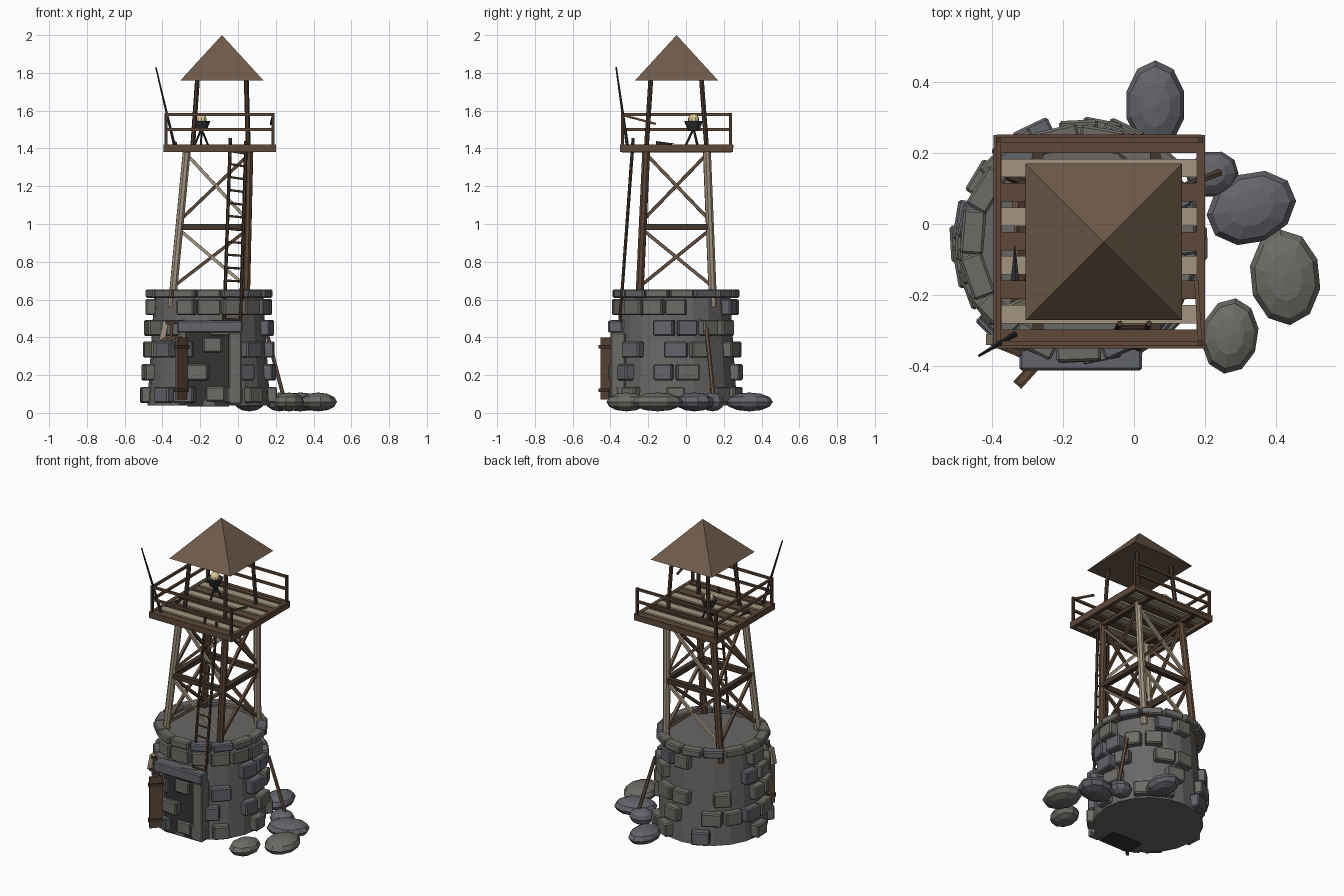
import bpy, bmesh, math, random
from mathutils import Vector, Matrix

if "Cube" in bpy.data.objects:
    bpy.data.objects.remove(bpy.data.objects["Cube"])

random.seed(7)


def mat(name, rgb):
    m = bpy.data.materials.new(name)
    m.diffuse_color = (*rgb, 1)
    m.use_nodes = True
    m.node_tree.nodes["Principled BSDF"].inputs["Base Color"].default_value = m.diffuse_color
    return m


WARM = mat("warm_stone", (0.155, 0.148, 0.135))
COOL = mat("cool_stone", (0.125, 0.128, 0.145))
WALL = mat("wall_stone", (0.14, 0.136, 0.13))
DARK = mat("dark_opening", (0.035, 0.033, 0.032))
BROWN = mat("brown_wood", (0.11, 0.065, 0.04))
DEEP = mat("deep_wood", (0.06, 0.038, 0.026))
PALE = mat("pale_wood", (0.36, 0.30, 0.22))
ROOF = mat("roof_wood", (0.16, 0.105, 0.07))
IRON = mat("dark_iron", (0.03, 0.03, 0.035))
GLOW = mat("lamp_glass", (0.75, 0.6, 0.3))


def finish(bm, name, m):
    me = bpy.data.meshes.new(name)
    bm.to_mesh(me)
    bm.free()
    me.materials.append(m)
    ob = bpy.data.objects.new(name, me)
    bpy.context.collection.objects.link(ob)
    return ob


def box(name, c, size, m, rot=None, bevel=0):
    bm = bmesh.new()
    rot = rot or Matrix.Identity(4)
    bmesh.ops.create_cube(bm, size=1, matrix=Matrix.Translation(c) @ rot @ Matrix.Diagonal((*size, 1)))
    ob = finish(bm, name, m)
    if bevel:
        b = ob.modifiers.new("bevel", "BEVEL")
        b.width, b.segments = bevel, 1
    return ob


def rod(name, a, b, r, m, sides=8, r2=None):
    a, b = Vector(a), Vector(b)
    q = (b - a).to_track_quat('Z', 'Y').to_matrix().to_4x4()
    if sides == 4:
        q = q @ Matrix.Rotation(math.pi / 4, 4, 'Z')
    bm = bmesh.new()
    bmesh.ops.create_cone(bm, cap_ends=True, segments=sides, radius1=r, radius2=r if r2 is None else r2,
                          depth=(b - a).length, matrix=Matrix.Translation((a + b) / 2) @ q)
    return finish(bm, name, m)


def ball(name, c, size, m, rotz=0, seg=10, rings=6):
    bm = bmesh.new()
    bmesh.ops.create_uvsphere(bm, u_segments=seg, v_segments=rings, radius=1,
                              matrix=Matrix.Translation(c) @ Matrix.Rotation(rotz, 4, 'Z') @ Matrix.Diagonal((*size, 1)))
    return finish(bm, name, m)


# stone drum with protruding blocks
CX, CY = -0.155, -0.055
rod("stone_drum", (CX, CY, 0.04), (CX, CY, 0.63), 0.325, WALL, 20, 0.288)


def block(ang, z, w, h, depth=0.06):
    r = 0.337 - 0.06 * z
    c = (CX + r * math.cos(ang), CY + r * math.sin(ang), z)
    rot = Matrix.Rotation(ang + random.uniform(-.06, .06), 4, 'Z')
    box("wall_block", c, (depth, w, h), random.choice([WARM, WARM, COOL]), rot, 0.007)


for row, z in enumerate([0.095, 0.215, 0.335, 0.45, 0.56]):
    for i in range(16):
        a = math.tau * (i + 0.5 * (row % 2)) / 16
        edge = min(abs(math.cos(a) - 1), abs(math.cos(a) + 1)) < 0.03
        if random.random() < 0.5 or edge:
            block(a, z, random.uniform(0.09, 0.125), 0.085)
for i in range(15):
    block(math.tau * i / 15 + 0.1, 0.632, 0.125, 0.045, 0.065)

# doorway, lintel, jamb and open door
box("door_opening", (-0.158, -0.31, 0.235), (0.22, 0.13, 0.40), DARK)
box("door_lintel", (-0.15, -0.375, 0.457), (0.345, 0.075, 0.065), COOL, None, 0.007)
box("right_jamb", (-0.015, -0.36, 0.235), (0.07, 0.08, 0.38), WARM, None, 0.007)
box("left_jamb", (-0.295, -0.34, 0.235), (0.05, 0.07, 0.38), WARM, None, 0.007)
for x, z in [(-0.2, 0.22), (-0.135, 0.36), (-0.12, 0.1)]:
    box("doorway_block", (x, -0.37, z), (0.1, 0.04, 0.08), WARM, None, 0.007)
swing = Matrix.Rotation(math.radians(48), 4, 'Z')
box("open_door", (-0.298, -0.418, 0.235), (0.08, 0.018, 0.33), BROWN, swing)
for z in (0.12, 0.35):
    box("door_strap", (-0.298, -0.42, z), (0.09, 0.03, 0.02), DEEP, swing)

# boards nailed left of the lintel
rod("loose_board", (-0.40, -0.335, 0.39), (-0.30, -0.375, 0.40), 0.011, BROWN, 4)
rod("loose_board", (-0.38, -0.34, 0.475), (-0.30, -0.37, 0.48), 0.011, DEEP, 4)
rod("loose_post", (-0.355, -0.35, 0.38), (-0.35, -0.35, 0.49), 0.01, BROWN, 4)
box("pale_board", (-0.392, -0.325, 0.435), (0.03, 0.03, 0.10), PALE, Matrix.Rotation(0.2, 4, 'Y'))

# leaning pole and rubble
rod("leaning_pole", (0.145, 0.108, 0.45), (0.248, 0.148, 0.06), 0.011, ROOF, 6)
for x, y, rx, ry, rot, m in [(0.06, 0.335, .085, .125, 0, COOL), (0.22, 0.14, .075, .065, .3, COOL),
                             (0.33, 0.045, .13, .10, .4, COOL), (0.425, -0.15, .10, .135, .1, WARM),
                             (0.27, -0.315, .08, .107, -.15, WARM)]:
    ball("rubble_rock", (x, y, 0.058), (rx, ry, 0.05), m, rot)


# leg lines converge upward
def leg(sx, sy, z):
    t = (z - 0.6) / 0.8
    x = (-0.347 + 0.077 * t) if sx < 0 else (0.042 + 0.018 * t)
    y = (-0.247 + 0.037 * t) if sy < 0 else (0.142 - 0.032 * t)
    return Vector((x, y, z))


corners = [(-1, -1), (1, -1), (1, 1), (-1, 1)]
for i, c in enumerate(corners):
    rod("tower_leg", leg(*c, 0.56), leg(*c, 1.40), 0.022, BROWN if i % 2 else PALE, 8)
    top = Vector((-0.213 if c[0] < 0 else 0.043, -0.185 if c[1] < 0 else 0.08, 1.79))
    rod("roof_post", leg(*c, 1.39) + Vector((0.03 if c[0] < 0 else -0.005, 0, 0)), top, 0.013, DEEP, 6)
    n = corners[(i + 1) % 4]
    # cross braces and mid beam on each side
    rod("mid_beam", leg(*c, 0.985), leg(*n, 0.985), 0.022, DEEP, 4)
    for z0, z1 in [(0.67, 0.97), (1.02, 1.37)]:
        rod("cross_brace", leg(*c, z0), leg(*n, z1), 0.012, BROWN, 4)
        rod("cross_brace", leg(*c, z1), leg(*n, z0), 0.012, PALE if i % 2 == 0 else ROOF, 4)

# platform frame and alternating planks
X0, X1, Y0, Y1 = -0.395, 0.2, -0.35, 0.25
XM, YM = (X0 + X1) / 2, (Y0 + Y1) / 2
for y in (Y0 + .012, Y1 - .012):
    box("edge_beam_x", (XM, y, 1.40), (X1 - X0, 0.024, 0.04), BROWN)
for x in (X0 + .012, X1 - .012):
    box("edge_beam_y", (x, YM, 1.40), (0.024, Y1 - Y0, 0.04), BROWN)
for x in (-0.27, 0.06):
    box("joist", (x, YM, 1.39), (0.03, Y1 - Y0 - 0.02, 0.025), DEEP)
for i in range(9):
    box("floor_plank", (XM, 0.226 - 0.0685 * i, 1.411), (X1 - X0 - 0.02, 0.052, 0.014), PALE if i % 2 else BROWN)

# railing, broken on the right side
rail = [(X0 + .014, Y0 + .014), (X1 - .014, Y0 + .014), (X1 - .014, Y1 - .014), (X0 + .014, Y1 - .014)]
for i, (x, y) in enumerate(rail):
    rod("rail_post", (x, y, 1.40), (x, y, 1.588), 0.011, DEEP, 4)
    nx, ny = rail[(i + 1) % 4]
    if i != 1:
        for z in (1.50, 1.58):
            rod("rail", (x, y, z), (nx, ny, z), 0.010, BROWN, 4)
rod("broken_rail", (0.186, -0.33, 1.575), (0.175, -0.16, 1.53), 0.008, BROWN, 4)

# roof
rod("roof", (-0.085, -0.05, 1.76), (-0.085, -0.05, 2.0), 0.22 * math.sqrt(2), ROOF, 4, 0)

# ladder
l0, l1 = Vector((-0.075, -0.352, 0.46)), Vector((-0.04, -0.28, 1.455))
r0, r1 = Vector((0.012, -0.352, 0.46)), Vector((0.042, -0.28, 1.44))
rod("ladder_rail", l0, l1, 0.009, DEEP, 6)
rod("ladder_rail", r0, r1, 0.009, DEEP, 6)
for i in range(14):
    t = (i + 0.5) / 14.5
    rod("ladder_rung", l0.lerp(l1, t), r0.lerp(r1, t), 0.006, BROWN, 6)

# signal lamp on a tripod
LX, LY = -0.194, 0.04
rod("lamp_bowl", (LX, LY, 1.495), (LX, LY, 1.545), 0.03, IRON, 10, 0.05)
ball("lamp_globe", (LX, LY, 1.55), (0.03, 0.03, 0.033), GLOW, 0, 10, 8)
for k in range(3):
    a = math.tau * k / 3 + 0.5
    rod("tripod_leg", (LX, LY, 1.505), (LX + 0.042 * math.cos(a), LY + 0.042 * math.sin(a), 1.415), 0.006, IRON, 6)

# whip antenna and a spike on the floor
rod("antenna", (-0.335, -0.31, 1.41), (-0.435, -0.37, 1.83), 0.009, IRON, 6, 0.004)
rod("floor_spike", (-0.335, -0.16, 1.425), (-0.335, -0.06, 1.425), 0.014, IRON, 6, 0.001)
